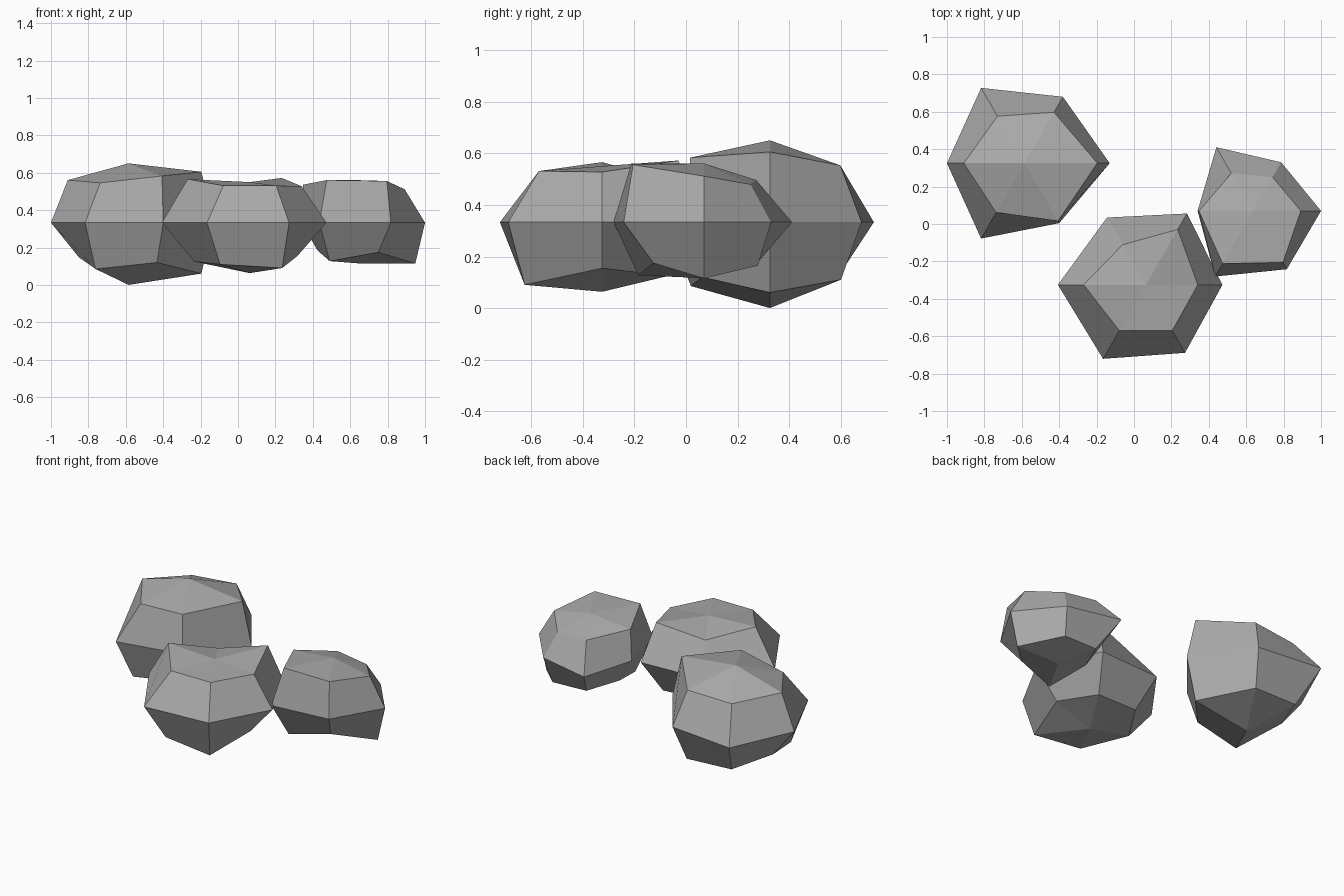
import bpy
import bmesh
from math import atan2, pi
from mathutils import Matrix, Vector

SIDES = 6
SQUASH = 0.7       # rocks are flatter than they are wide
MIDDLE = 0.333     # height shared by the rock centres

cube = bpy.data.objects.get("Cube")
if cube:
    bpy.data.objects.remove(cube, do_unlink=True)


def make_material(name, colour):
    material = bpy.data.materials.new(name)
    material.use_nodes = True
    material.diffuse_color = colour
    material.node_tree.nodes["Principled BSDF"].inputs["Base Color"].default_value = colour
    return material


def make_rock(name, x, y, upper, middle, lower, peak, base, material):
    """Six-sided ball whose corners are pushed in or out along their own direction.

    Each ring lists corner distances counter-clockwise, starting from +x.
    """
    bm = bmesh.new()
    bmesh.ops.create_uvsphere(bm, u_segments=SIDES, v_segments=4, radius=1)

    # Turn the ball so that one corner points along +x
    corner = next(v.co for v in bm.verts if abs(v.co.z) < 0.1)
    turn = Matrix.Rotation(-atan2(corner.y, corner.x), 3, "Z")
    bmesh.ops.rotate(bm, verts=bm.verts, matrix=turn, cent=Vector())

    for vert in bm.verts:
        direction = vert.co.copy()
        step = round(atan2(direction.y, direction.x) / (pi / 3)) % SIDES
        if direction.z > 0.9:
            distance = peak
        elif direction.z < -0.9:
            distance = base
        elif direction.z > 0.1:
            distance = upper[step]
        elif direction.z < -0.1:
            distance = lower[step]
        else:
            distance = middle[step]
        vert.co = direction * distance
        vert.co.z *= SQUASH

    bmesh.ops.recalc_face_normals(bm, faces=bm.faces)
    mesh = bpy.data.meshes.new(name)
    bm.to_mesh(mesh)
    bm.free()
    mesh.materials.append(material)
    rock = bpy.data.objects.new(name, mesh)
    rock.location = (x, y, MIDDLE)
    bpy.context.collection.objects.link(rock)
    return rock


stone = make_material("grey stone", (0.4, 0.4, 0.4, 1))

# Large rock at the back
make_rock("large_rock", -0.585, 0.325,
          upper=(0.55, 0.445, 0.41, 0.46, 0.43, 0.505),
          middle=(0.455, 0.41, 0.465, 0.415, 0.465, 0.37),
          lower=(0.55, 0.45, 0.43, 0.375, 0.5, 0.43),
          peak=0.453, base=0.475, material=stone)

# Medium rock at the front
make_rock("medium_rock", 0.063, -0.325,
          upper=(0.393, 0.483, 0.35, 0.47, 0.4, 0.4),
          middle=(0.41, 0.44, 0.415, 0.47, 0.457, 0.42),
          lower=(0.36, 0.42, 0.4, 0.42, 0.45, 0.49),
          peak=0.31, base=0.385, material=stone)

# Small rock at the side
make_rock("small_rock", 0.637, 0.07,
          upper=(0.36, 0.295, 0.33, 0.41, 0.46, 0.45),
          middle=(0.363, 0.3, 0.393, 0.297, 0.405, 0.36),
          lower=(0.44, 0.34, 0.33, 0.3, 0.415, 0.32),
          peak=0.325, base=0.31, material=stone)
